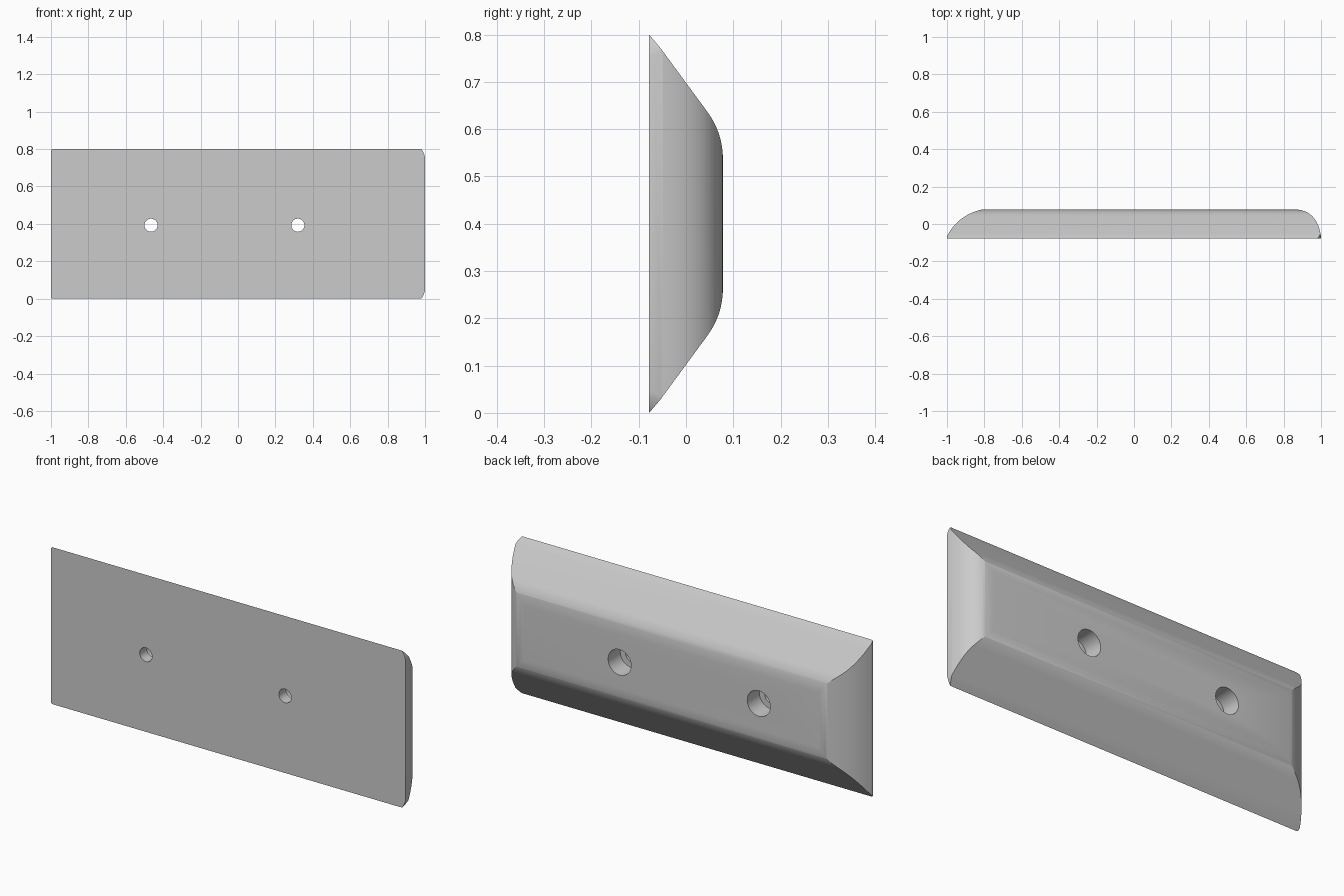
import bpy, bmesh, math
from mathutils import Vector, Matrix

if "Cube" in bpy.data.objects:
    bpy.data.objects.remove(bpy.data.objects["Cube"])

D = 0.078  # half thickness


def bez(p0, c, p1, n=14):
    """Quadratic curve between two profile points."""
    p0, c, p1 = Vector(p0), Vector(c), Vector(p1)
    return [tuple(p0 * (1 - t) ** 2 + c * 2 * t * (1 - t) + p1 * t * t)
            for t in [i / n for i in range(n + 1)]]


def prism(name, pts, place, lo, hi):
    """Extrude a 2D profile; place(a, b, d) maps it into space."""
    bm = bmesh.new()
    face = bm.faces.new([bm.verts.new(place(a, b, lo)) for a, b in pts])
    res = bmesh.ops.extrude_face_region(bm, geom=[face])
    move = Vector(place(0, 0, hi)) - Vector(place(0, 0, lo))
    bmesh.ops.translate(bm, vec=move,
                        verts=[v for v in res["geom"] if isinstance(v, bmesh.types.BMVert)])
    bmesh.ops.recalc_face_normals(bm, faces=bm.faces)
    return finish(name, bm)


def finish(name, bm):
    me = bpy.data.meshes.new(name)
    bm.to_mesh(me)
    bm.free()
    ob = bpy.data.objects.new(name, me)
    bpy.context.collection.objects.link(ob)
    return ob


def boolean(ob, other, op):
    m = ob.modifiers.new(op, "BOOLEAN")
    m.object, m.operation, m.solver = other, op, "EXACT"
    bpy.context.view_layer.objects.active = ob
    bpy.ops.object.modifier_apply(modifier=m.name)
    bpy.data.objects.remove(other)


# cross-section: flat front, sloped top and bottom, rounded into the back
upper = [(-D, 0.8), (-0.055, 0.773)] + bez((0.045, 0.637), (0.077, 0.593), (D, 0.54))
section = upper + [(y, 0.8 - z) for y, z in reversed(upper)]
plate = prism("plate", section, lambda a, b, d: (d, a, b), -1.1, 1.1)

# end shapes seen from the top: long slope on the left, tight round on the right
plan = ([(-1, -0.1)] + bez((-1, -0.065), (-0.94, 0.05), (-0.81, D))
        + [(-0.81, 0.1), (0.86, 0.1)]
        + bez((0.86, D), (0.98, 0.075), (1, -0.068)) + [(1, -0.1)])
boolean(plate, prism("ends", plan, lambda a, b, d: (a, b, d), -0.1, 0.9), "INTERSECT")

# rounded corners seen from the front
low = bez((-1, 0.01), (-1, 0), (-0.99, 0), 4) + bez((0.98, 0), (0.993, 0.015), (1, 0.045), 6)
outline = low + [(x, 0.8 - z) for x, z in reversed(low)]
boolean(plate, prism("outline", outline, lambda a, b, d: (a, d, b), -0.2, 0.2), "INTERSECT")

# two screw holes, counterbored from the back
for x in (-0.465, 0.32):
    for r, lo, hi in ((0.035, -0.2, 0.1), (0.065, -0.02, 0.2)):
        bm = bmesh.new()
        bmesh.ops.create_cone(
            bm, cap_ends=True, segments=48, radius1=r, radius2=r, depth=hi - lo,
            matrix=Matrix.Translation((x, (lo + hi) / 2, 0.393)) @ Matrix.Rotation(math.pi / 2, 4, "X"))
        boolean(plate, finish("hole", bm), "DIFFERENCE")

bpy.context.view_layer.objects.active = plate
plate.select_set(True)
bpy.ops.object.shade_smooth_by_angle(angle=math.radians(25))
